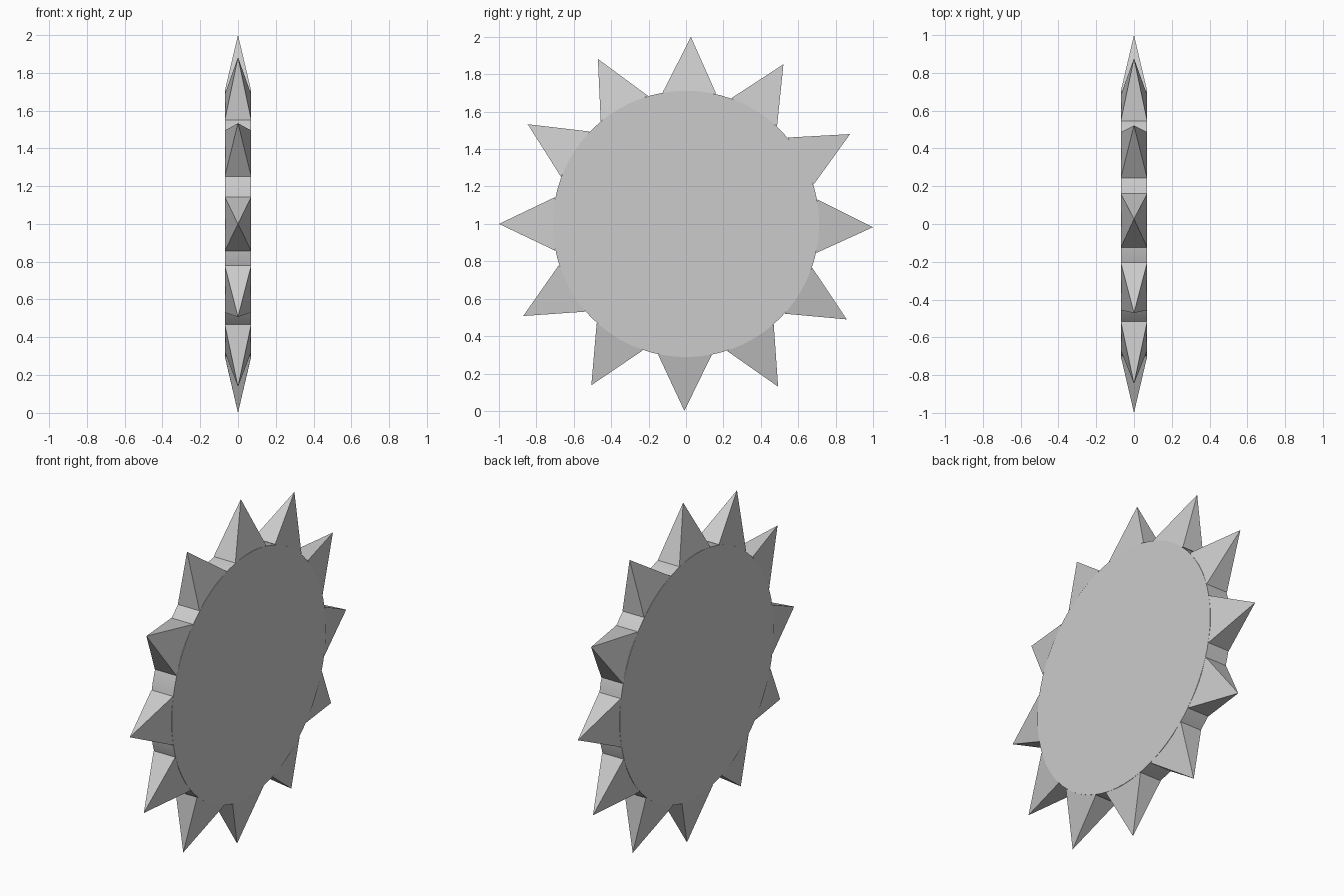
import bpy
import bmesh
import math
from mathutils import Matrix, Vector

if "Cube" in bpy.data.objects:
    bpy.data.objects.remove(bpy.data.objects["Cube"])

HALF_T = 0.07          # half thickness along x
CENTRE = Vector((0, 0, 1.0))


def finish(bm, name):
    bmesh.ops.recalc_face_normals(bm, faces=bm.faces)
    mesh = bpy.data.meshes.new(name)
    bm.to_mesh(mesh)
    bm.free()
    obj = bpy.data.objects.new(name, mesh)
    bpy.context.collection.objects.link(obj)
    return obj


# round flat hub, axis along x
bm = bmesh.new()
bmesh.ops.create_cone(bm, cap_ends=True, segments=72, radius1=0.712, radius2=0.712,
                      depth=2 * HALF_T,
                      matrix=Matrix.Translation(CENTRE) @ Matrix.Rotation(math.pi / 2, 4, 'Y'))
hub = finish(bm, "disc")
bpy.context.view_layer.objects.active = hub
hub.select_set(True)
bpy.ops.object.shade_smooth_by_angle(angle=math.radians(30))


# four-sided pyramid spikes, slightly uneven spacing around the rim
def spike(index, degrees):
    a = math.radians(degrees)
    out = Vector((0, math.cos(a), math.sin(a)))
    side = Vector((0, -math.sin(a), math.cos(a)))
    bm = bmesh.new()
    base = [bm.verts.new(CENTRE + out * 0.70 + side * s * 0.143 + Vector((x * HALF_T, 0, 0)))
            for s, x in ((-1, -1), (1, -1), (1, 1), (-1, 1))]
    tip = bm.verts.new(CENTRE + out)
    bm.faces.new(base)
    for i in range(4):
        bm.faces.new((base[i], base[(i + 1) % 4], tip))
    finish(bm, f"spike_{index}")


angles = (88.5, 58.6, 28.7, -1.0, -30.7, -60.5, -90.5, -120.4, -150.5, 180, 147.8, 118.1)
for i, deg in enumerate(angles):
    spike(i + 1, deg)
